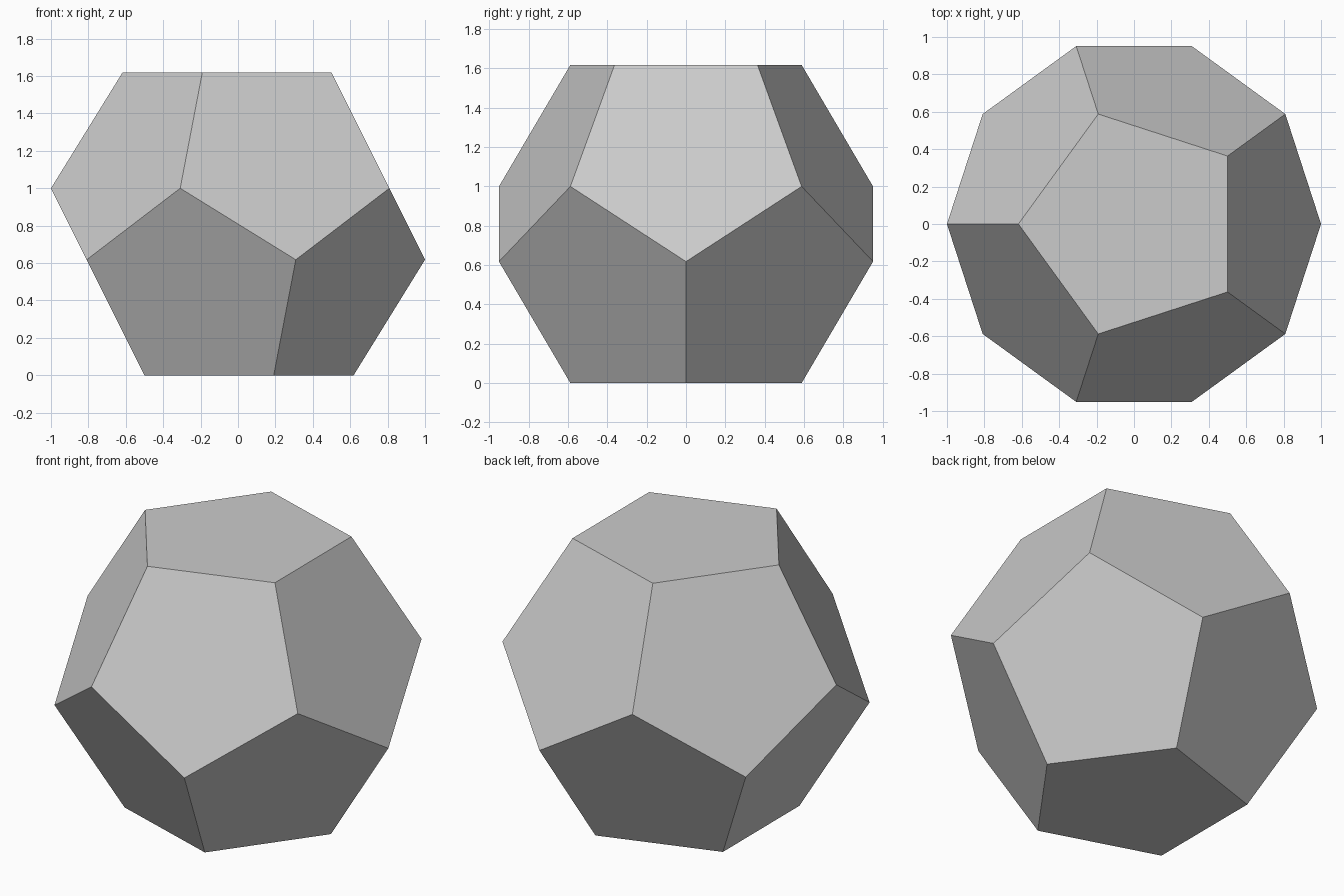
import bpy, bmesh
from math import cos, sin, pi, sqrt

if "Cube" in bpy.data.objects:
    bpy.data.objects.remove(bpy.data.objects["Cube"])

PHI = (1 + sqrt(5)) / 2
bm = bmesh.new()


def ring(radius, z, turn):
    return [bm.verts.new((radius * cos(turn + i * 2 * pi / 5),
                          radius * sin(turn + i * 2 * pi / 5), z)) for i in range(5)]


# Four rings of five corners; the upper two are turned by 36 degrees
base = ring(1 / PHI, 0, 0)
low = ring(1, 1 / PHI, 0)
high = ring(1, 1, pi / 5)
top = ring(1 / PHI, PHI, pi / 5)

# Bottom and top pentagons, then the two belts of side pentagons
bm.faces.new(base[::-1])
bm.faces.new(top)
for i in range(5):
    j = (i + 1) % 5
    bm.faces.new((base[i], base[j], low[j], high[i], low[i]))
    bm.faces.new((top[j], top[i], high[i], low[j], high[j]))
bmesh.ops.recalc_face_normals(bm, faces=bm.faces[:])

mesh = bpy.data.meshes.new("dodecahedron")
bm.to_mesh(mesh)
bm.free()
bpy.context.collection.objects.link(bpy.data.objects.new("dodecahedron", mesh))
